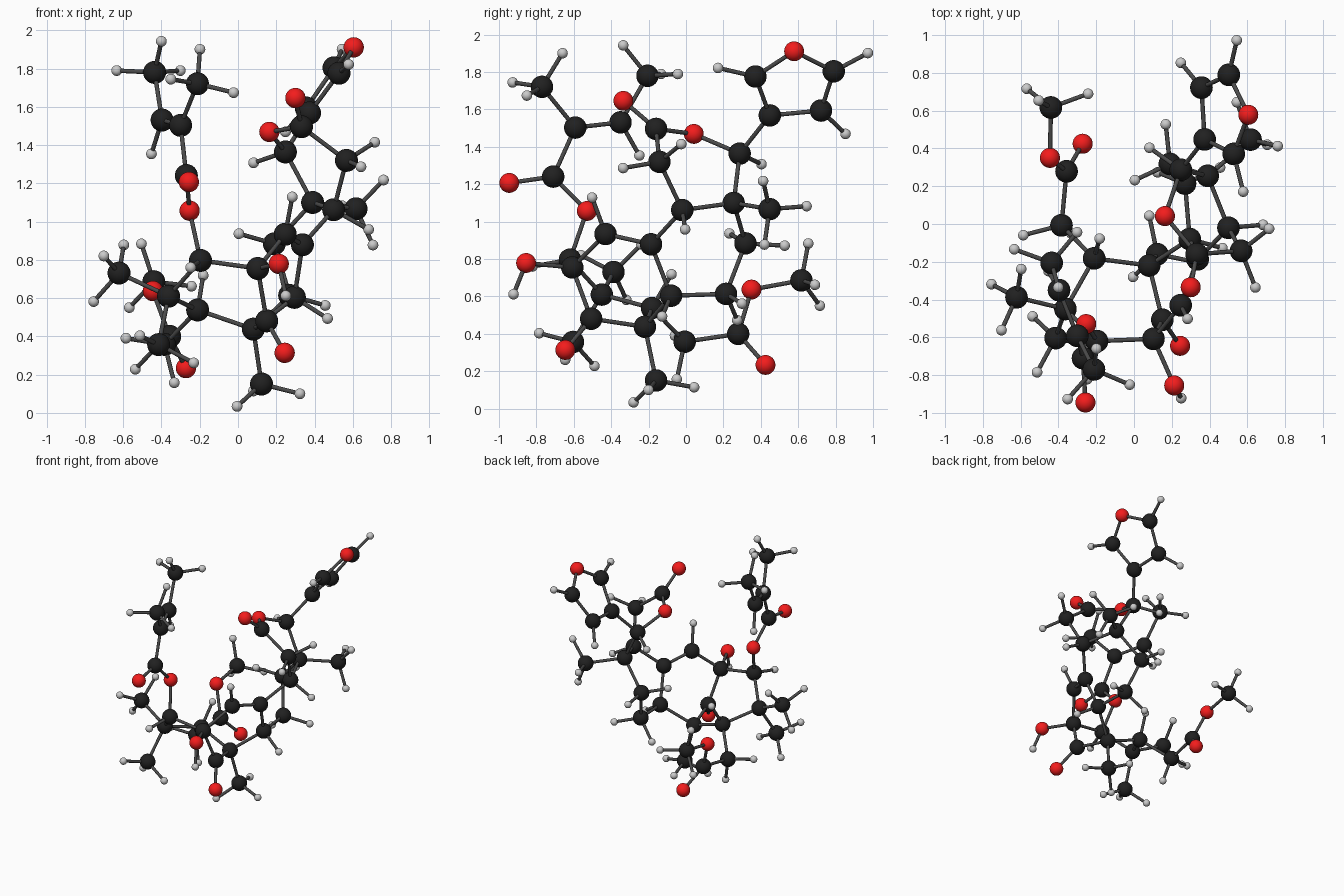
import bpy, bmesh
from math import radians
from mathutils import Vector, Matrix

if "Cube" in bpy.data.objects:
    bpy.data.objects.remove(bpy.data.objects["Cube"])

# Heavy atoms by fragment: label -> position (first letter = element)
core = {
    "C1": (.15, -.507, .487), "O1": (.244, -.645, .32), "C2": (.103, -.608, .761),
    "O2": (.213, -.855, .785), "C3": (-.196, -.62, .803), "C4": (-.363, -.45, .616),
    "C5": (-.211, -.182, .544), "C10": (.08, -.22, .444), "C9": (.295, -.08, .61),
    "C8": (.337, -.187, .885), "C30": (.247, -.43, .94), "C11": (.27, .214, .62),
    "C12": (.19, .318, .89), "C13": (.39, .255, 1.106), "C14": (.5, -.02, 1.068),
}
methyls = {
    "C18": (.617, .447, 1.073), "C19": (.123, -.16, .157),
    "C28": (-.622, -.388, .737), "C29": (-.415, -.604, .363),
}
lactone = {
    "C15": (.567, -.142, 1.326), "C16": (.332, -.16, 1.502), "O16": (.3, -.335, 1.652),
    "O17": (.164, .042, 1.475), "C17": (.248, .287, 1.37),
}
furan = {
    "C20": (.374, .448, 1.574), "C21": (.528, .371, 1.782), "O21": (.605, .578, 1.917),
    "C23": (.502, .79, 1.81), "C22": (.357, .722, 1.6),
}
unsaturated_ester = {
    "O3": (-.253, -.53, 1.063), "C41": (-.27, -.71, 1.247), "O41": (-.257, -.945, 1.213),
    "C42": (-.3, -.592, 1.509), "C43": (-.397, -.35, 1.537),
    "C44": (-.436, -.206, 1.786), "C45": (-.212, -.77, 1.727),
}
methyl_ester = {
    "C6": (-.384, -.007, .364), "C7": (-.357, .279, .406), "O7": (-.272, .425, .24),
    "O8": (-.445, .35, .643), "C46": (-.44, .617, .692),
}
DROP = Vector((0, 0, -.006))  # settles the model on z = 0
atoms = {}
for part in (core, methyls, lactone, furan, unsaturated_ester, methyl_ester):
    atoms.update({k: Vector(v) + DROP for k, v in part.items()})

# Bonds follow from distance between heavy atoms
labels = list(atoms)
bonds = [(a, b) for i, a in enumerate(labels) for b in labels[i + 1:]
         if (atoms[a] - atoms[b]).length < .36]
CH = .211
heavy_bonds = list(bonds)


def neighbours(k):
    """Unit directions from an atom to its bonded heavy atoms."""
    pairs = [b if a == k else a for a, b in heavy_bonds if k in (a, b)]
    return [(atoms[n] - atoms[k]).normalized() for n in pairs]


def add_h(k, direction):
    name = "H%d" % len(atoms)
    atoms[name] = atoms[k] + direction.normalized() * CH
    bonds.append((k, name))


# Single hydrogens point away from all neighbours
for k in ("C3", "C5", "C9", "C14", "C17", "C30", "C21", "C22", "C43"):
    add_h(k, -sum(neighbours(k), Vector()))
add_h("C23", Vector((.042, .182, .097)))

# Paired hydrogens straddle the plane of the two neighbours
for k in ("C6", "C11", "C12", "C15"):
    u, v = neighbours(k)
    out, side = -(u + v).normalized(), u.cross(v).normalized()
    for s in (1, -1):
        add_h(k, out * .58 + side * .815 * s)

# Methyl hydrogens: three around the axis, the first aimed at a given point
aims = {
    "C18": (.765, .415, 1.224), "C19": (0, -.275, .035), "C28": (-.70, -.56, .825),
    "C29": (-.54, -.487, .23), "C44": (-.405, -.32, 1.956),
    "C45": (-.196, -.668, 1.912), "C46": (-.505, .647, .888),
}
for k, aim in aims.items():
    axis = -neighbours(k)[0]
    d = Vector(aim) + DROP - atoms[k]
    perp = (d - axis * d.dot(axis)).normalized()
    for i in range(3):
        add_h(k, axis * .334 + Matrix.Rotation(radians(120 * i), 3, axis) @ perp * .943)

# Hydroxyl hydrogen
atoms["H_oh"] = Vector((.25, -.922, .612))
bonds.append(("O2", "H_oh"))


def material(name, rgb):
    m = bpy.data.materials.new(name)
    m.diffuse_color = (*rgb, 1)
    m.use_nodes = True
    m.node_tree.nodes["Principled BSDF"].inputs["Base Color"].default_value = m.diffuse_color
    return m


def shared_mesh(name, mat, radius=None):
    """Smooth ball of a radius, or a unit-length rod when radius is None."""
    bm = bmesh.new()
    if radius:
        bmesh.ops.create_uvsphere(bm, u_segments=32, v_segments=16, radius=radius)
    else:
        bmesh.ops.create_cone(bm, cap_ends=True, segments=16,
                              radius1=.0115, radius2=.0115, depth=1)
    for f in bm.faces:
        f.smooth = len(f.verts) <= 4
    me = bpy.data.meshes.new(name)
    bm.to_mesh(me)
    bm.free()
    me.materials.append(mat)
    return me


def place(name, me, matrix):
    ob = bpy.data.objects.new(name, me)
    bpy.context.collection.objects.link(ob)
    ob.matrix_world = matrix


balls = {
    "C": shared_mesh("carbon", material("carbon_black", (.015, .015, .015)), .06),
    "O": shared_mesh("oxygen", material("oxygen_red", (.9, .012, .012)), .053),
    "H": shared_mesh("hydrogen", material("hydrogen_grey", (.55, .55, .55)), .028),
}
rod = shared_mesh("bond", material("bond_grey", (.07, .07, .07)))

# Atom balls
for k, p in atoms.items():
    me = balls[k[0]]
    place(me.name + "_atom_" + k[1:].strip("_"), me, Matrix.Translation(p))

# Bond rods
for i, (a, b) in enumerate(bonds):
    d = atoms[b] - atoms[a]
    turn = d.to_track_quat('Z', 'Y').to_matrix().to_4x4()
    place("bond_%02d" % (i + 1), rod,
          Matrix.Translation((atoms[a] + atoms[b]) / 2) @ turn
          @ Matrix.Diagonal((1, 1, d.length, 1)))
